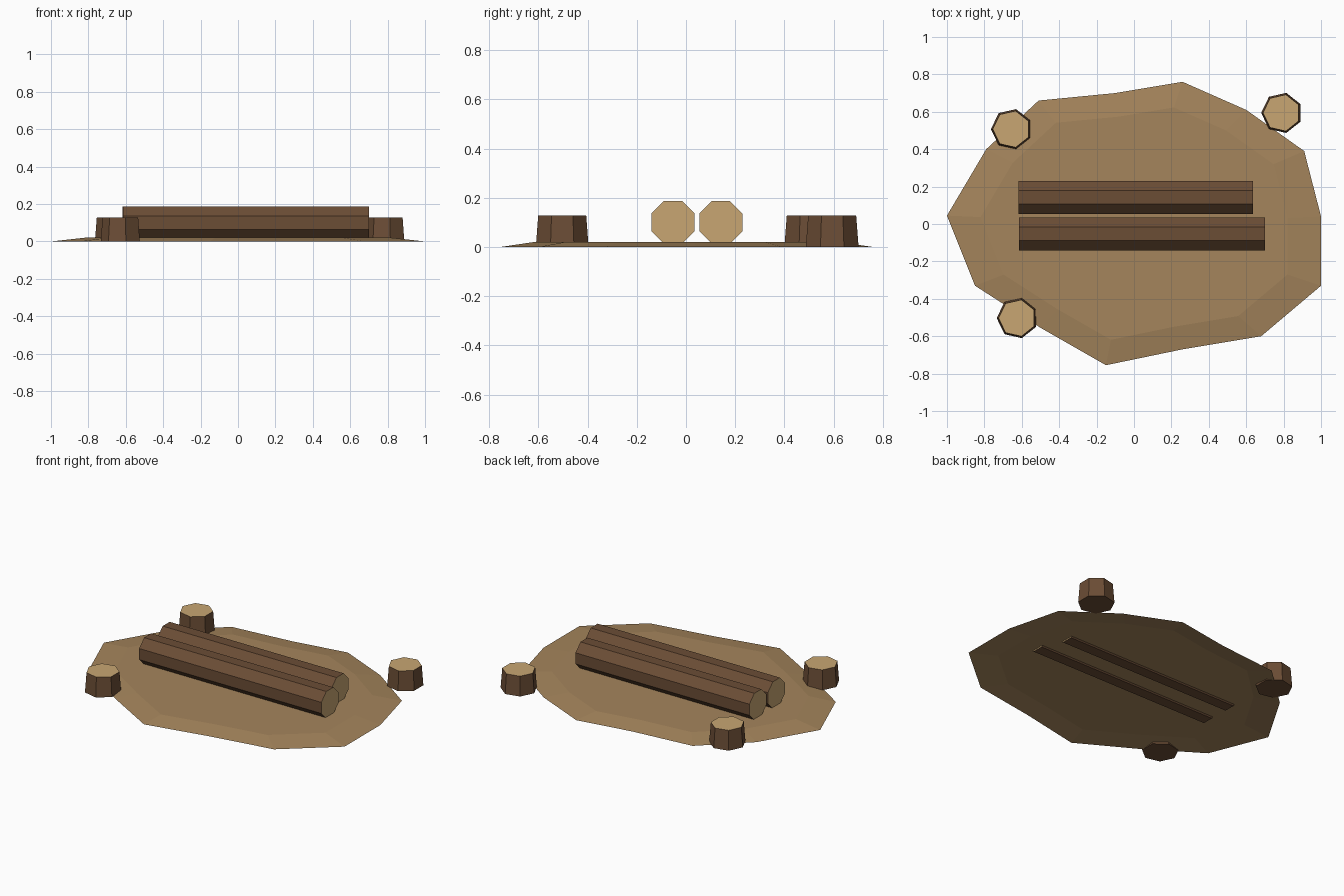
import bpy, bmesh, math

if "Cube" in bpy.data.objects:
    bpy.data.objects.remove(bpy.data.objects["Cube"])


def material(name, rgb):
    m = bpy.data.materials.new(name)
    m.diffuse_color = (*rgb, 1)
    m.use_nodes = True
    m.node_tree.nodes["Principled BSDF"].inputs["Base Color"].default_value = m.diffuse_color
    return m


DIRT = material("dirt", (0.376, 0.235, 0.107))
BARK = material("bark", (0.147, 0.074, 0.036))
CUT = material("cut_wood", (0.58, 0.38, 0.17))


def finish(bm, name, mats):
    bmesh.ops.recalc_face_normals(bm, faces=bm.faces)
    mesh = bpy.data.meshes.new(name)
    bm.to_mesh(mesh)
    bm.free()
    for m in mats:
        mesh.materials.append(m)
    ob = bpy.data.objects.new(name, mesh)
    bpy.context.collection.objects.link(ob)
    return ob


def prism(name, ring_a, ring_b, cut_a, cut_b):
    """Bark-sided prism between two rings, with cut or bark ends."""
    bm = bmesh.new()
    a = [bm.verts.new(p) for p in ring_a]
    b = [bm.verts.new(p) for p in ring_b]
    n = len(a)
    for i in range(n):
        j = (i + 1) % n
        bm.faces.new((a[i], a[j], b[j], b[i]))
    bm.faces.new(a).material_index = cut_a
    bm.faces.new(b).material_index = cut_b
    return finish(bm, name, (BARK, CUT))


# Dirt patch: irregular outline, shallow sloping rim, flat top, open underneath
outline = [(-1, .045), (-.85, -.33), (-.5, -.555), (-.15, -.755), (.26, -.67),
           (.68, -.6), (1, -.33), (1, .04), (.91, .39), (.6, .61),
           (.26, .76), (-.1, .7), (-.51, .66), (-.79, .4)]
bm = bmesh.new()
outer = [bm.verts.new((x, y, 0)) for x, y in outline]
inner = [bm.verts.new((x * .82, y * .82, .02)) for x, y in outline]
centre = bm.verts.new((0, 0, .02))
for i in range(len(outline)):
    j = (i + 1) % len(outline)
    bm.faces.new((outer[i], outer[j], inner[j], inner[i]))
    bm.faces.new((inner[i], inner[j], centre))
patch = finish(bm, "dirt_patch", (DIRT,))
if patch.data.polygons[1].normal.z < 0:
    patch.data.flip_normals()


# Eight-sided logs lying along x
def log(name, x0, x1, y, z=.1, apothem=.0875):
    r = apothem / math.cos(math.pi / 8)
    angles = [(k + .5) * math.pi / 4 for k in range(8)]
    rings = [[(x, y + r * math.cos(t), z + r * math.sin(t)) for t in angles]
             for x in (x0, x1)]
    prism(name, *rings, 1, 1)


log("front_log", -.615, .70, -.053)
log("back_log", -.618, .637, .142)


# Seven-sided tapered stumps with a pale cut top
def stump(name, x, y, height=.128):
    angles = [math.pi + k * math.tau / 7 for k in range(7)]
    rings = [[(x + r * math.cos(t), y + r * math.sin(t), z) for t in angles]
             for r, z in ((.11, 0), (.1, height))]
    prism(name, *rings, 0, 1)


stump("back_left_stump", -.655, .507)
stump("back_right_stump", .79, .594)
stump("front_left_stump", -.624, -.503)
